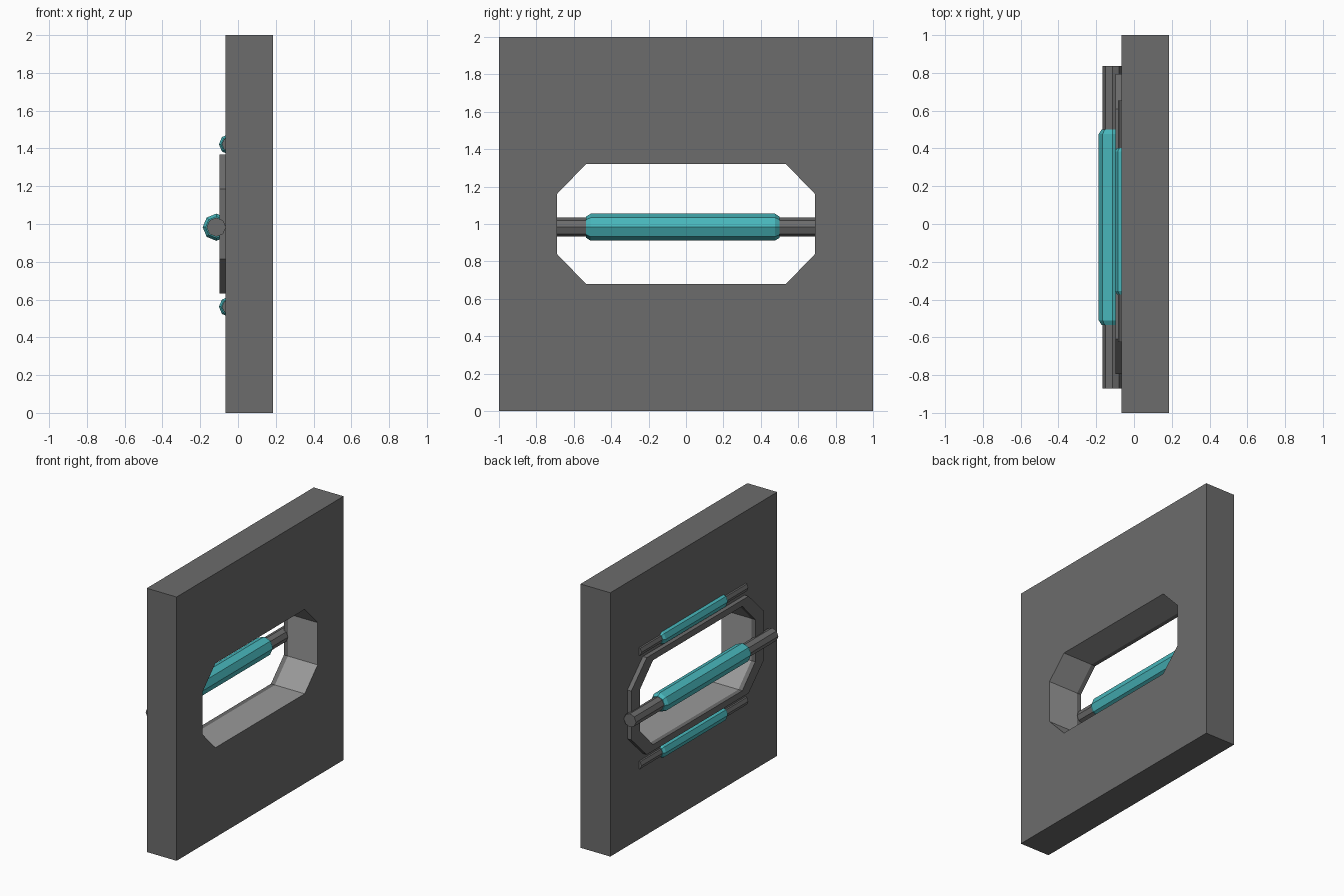
import bpy, bmesh, math

if "Cube" in bpy.data.objects:
    bpy.data.objects.remove(bpy.data.objects["Cube"])


def material(name, rgb):
    m = bpy.data.materials.new(name)
    m.diffuse_color = (*rgb, 1)
    m.use_nodes = True
    m.node_tree.nodes["Principled BSDF"].inputs["Base Color"].default_value = m.diffuse_color
    return m


GREY = material("dark grey", (0.15, 0.15, 0.15))
PALE = material("light grey", (0.32, 0.32, 0.32))
TEAL = material("teal", (0.065, 0.47, 0.50))


def finish(bm, name, mats):
    bmesh.ops.remove_doubles(bm, verts=bm.verts, dist=1e-5)
    bmesh.ops.recalc_face_normals(bm, faces=bm.faces)
    me = bpy.data.meshes.new(name)
    bm.to_mesh(me)
    bm.free()
    for m in mats:
        me.materials.append(m)
    ob = bpy.data.objects.new(name, me)
    bpy.context.collection.objects.link(ob)
    return ob


def octagon(y, z, cut_y, cut_z):
    # eight corner points around the window centre; (0, 0) cuts give a rectangle
    q = [(y, z - cut_z), (y - cut_y, z)]
    pts = []
    for sy, sz in ((1, 1), (-1, 1), (-1, -1), (1, -1)):
        corner = [(sy * a, 1 + sz * b) for a, b in q]
        pts += corner if sy * sz > 0 else corner[::-1]
    return pts


def ring(name, outer, inner, x0, x1, mats, inner_index):
    # flat plate with an opening, extruded along x
    bm = bmesh.new()
    o0, o1, i0, i1 = [[bm.verts.new((x, y, z)) for y, z in loop]
                      for loop, x in ((outer, x0), (outer, x1), (inner, x0), (inner, x1))]
    for k in range(8):
        n = (k + 1) % 8
        for a, b, index in ((o0, o1, 0), (o0, i0, 0), (o1, i1, 0), (i0, i1, inner_index)):
            f = bm.faces.new((a[k], a[n], b[n], b[k]))
            f.material_index = index
    return finish(bm, name, mats)


def lathe_y(name, profile, x, z, mat, sides=8):
    # faceted rod along y from (y, radius) stations
    bm = bmesh.new()
    loops = [[bm.verts.new((x + r * math.cos(math.tau * k / sides), y,
                            z + r * math.sin(math.tau * k / sides)))
              for k in range(sides)] for y, r in profile]
    for a, b in zip(loops, loops[1:]):
        for k in range(sides):
            n = (k + 1) % sides
            bm.faces.new((a[k], a[n], b[n], b[k]))
    bm.faces.new(loops[0])
    bm.faces.new(loops[-1])
    return finish(bm, name, [mat])


def lamp(name, x, z, y_mid, scale):
    # grey rod with a fatter glowing sleeve
    s = scale
    lathe_y(name + "_rod", [(y_mid - 0.853 * s, 0.051 * s), (y_mid + 0.853 * s, 0.051 * s)],
            x, z, GREY)
    a, r = 0.518 * s, 0.072 * s
    lathe_y(name + "_sleeve", [(y_mid - a, r * 0.78), (y_mid - a + 0.025 * s, r),
                               (y_mid + a - 0.025 * s, r), (y_mid + a, r * 0.78)], x, z, TEAL)


# wall slab with a cut-corner window
hole = octagon(0.69, 0.32, 0.155, 0.16)
ring("wall", octagon(1, 1, 0, 0), hole, -0.065, 0.185, [GREY, PALE], 1)

# raised rim around the window on the -x side
ring("window_frame", octagon(0.795, 0.368, 0.185, 0.183), hole, -0.098, -0.065, [GREY], 0)

# lamps: large one across the window, small ones half sunk above and below
lamp("centre_lamp", -0.115, 0.983, -0.017, 1.0)
for label, z in (("upper", 1.422), ("lower", 0.562)):
    lamp(label + "_lamp", -0.047, z, 0.015, 0.75)
